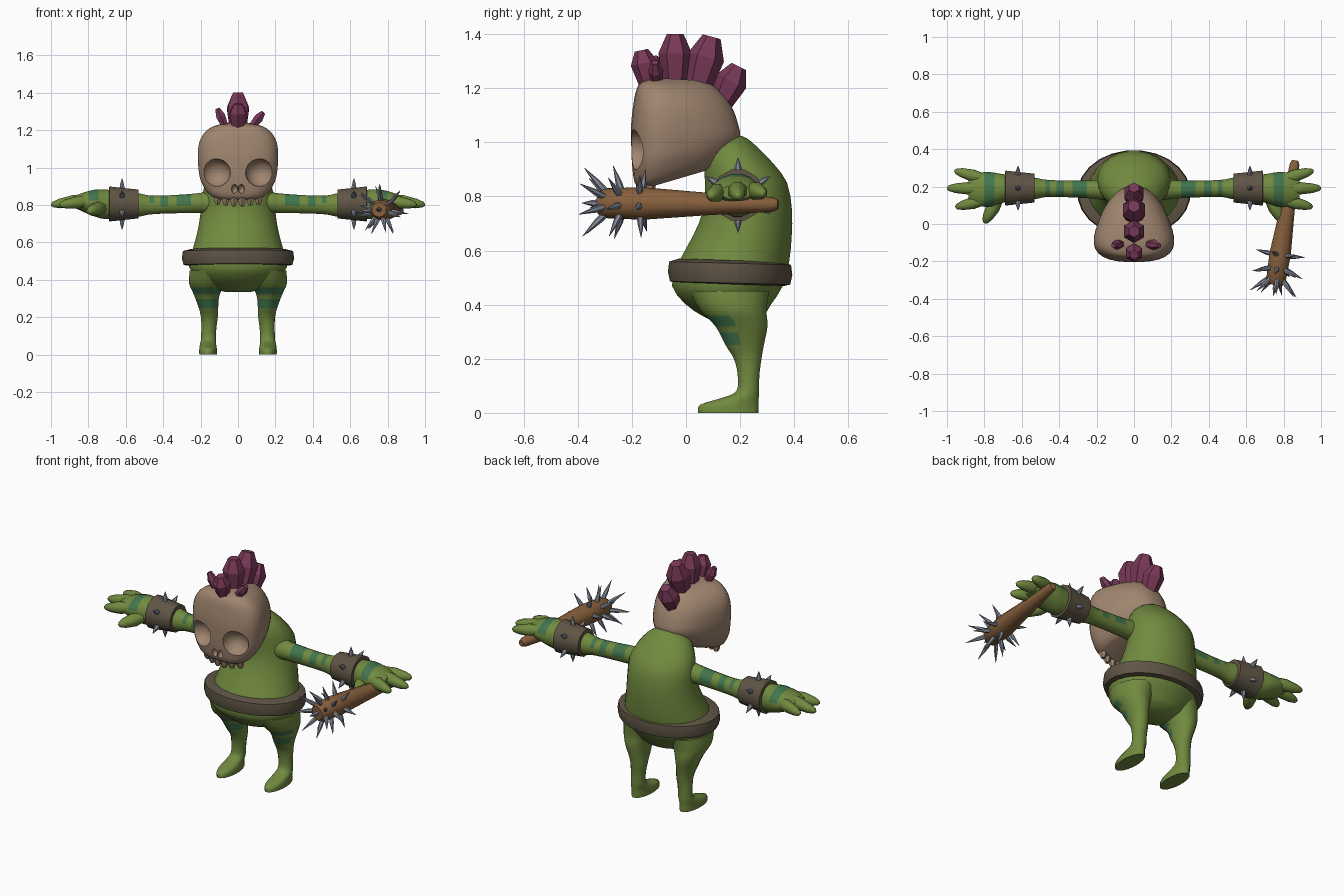
import bpy, bmesh, math
from mathutils import Vector as V

if "Cube" in bpy.data.objects:
    bpy.data.objects.remove(bpy.data.objects["Cube"])


def material(name, rgb):
    m = bpy.data.materials.new(name)
    m.diffuse_color = (*rgb, 1)
    m.use_nodes = True
    m.node_tree.nodes["Principled BSDF"].inputs["Base Color"].default_value = m.diffuse_color
    return m


GREEN = material("skin green", (0.165, 0.255, 0.05))
STRIPE = material("stripe green", (0.055, 0.18, 0.075))
LEATHER = material("leather brown", (0.115, 0.09, 0.06))
BONE = material("bone", (0.35, 0.235, 0.16))
CRYSTAL = material("crystal purple", (0.19, 0.04, 0.095))
WOOD = material("wood brown", (0.24, 0.115, 0.045))
STEEL = material("steel grey", (0.22, 0.24, 0.3))


def finish(name, bm, mats, smooth, rule=None):
    bmesh.ops.recalc_face_normals(bm, faces=bm.faces)
    if rule:
        for f in bm.faces:
            f.material_index = int(rule(f.calc_center_median()))
    me = bpy.data.meshes.new(name)
    bm.to_mesh(me)
    bm.free()
    for m in mats:
        me.materials.append(m)
    ob = bpy.data.objects.new(name, me)
    bpy.context.collection.objects.link(ob)
    bpy.ops.object.select_all(action='DESELECT')
    bpy.context.view_layer.objects.active = ob
    ob.select_set(True)
    if smooth:
        bpy.ops.object.shade_smooth_by_angle(angle=math.radians(smooth))
    return ob


def refine(rows, n):
    """Catmull-Rom interpolation of section rows."""
    p = [rows[0]] + list(rows) + [rows[-1]]
    out = []
    for i in range(1, len(p) - 2):
        for k in range(n):
            t = k / n
            out.append([0.5 * (2 * b + (c - a) * t + (2 * a - 5 * b + 4 * c - d) * t * t
                               + (3 * b - a - 3 * c + d) * t ** 3)
                        for a, b, c, d in zip(*p[i - 1:i + 3])])
    return out + [list(rows[-1])]


def add_loft(bm, rings, segs, power=2, taper=0):
    """Skin closed sections given as (centre, u axis, v axis)."""
    loops = []
    for c, u, v in rings:
        loop = []
        for k in range(segs):
            a = 2 * math.pi * (k + 0.5) / segs
            x, y = (math.copysign(abs(q) ** (2 / power), q) for q in (math.cos(a), math.sin(a)))
            loop.append(bm.verts.new(V(c) + V(u) * x * (1 - taper * (y + 0.5)) + V(v) * y))
        loops.append(loop)
    for a, b in zip(loops, loops[1:]):
        for k in range(segs):
            j = (k + 1) % segs
            bm.faces.new((a[k], a[j], b[j], b[k]))
    bm.faces.new(loops[0])
    bm.faces.new(loops[-1])


def add_rod(bm, a, b, profile, segs):
    """Round rod from a to b; profile holds (fraction, radius)."""
    a, b = V(a), V(b)
    d = (b - a).normalized()
    u = d.cross(V((0, 1, 0)) if abs(d.y) < 0.9 else V((0, 0, 1))).normalized()
    v = d.cross(u)
    add_loft(bm, [(a.lerp(b, t), u * r, v * r) for t, r in profile], segs)


def upright(rows):
    return [((x, y, z), (rx, 0, 0), (0, ry, 0)) for z, x, y, rx, ry in rows]


# Torso: z, x, y, half width, half depth
bm = bmesh.new()
torso = [(.335, 0, .17, .07, .06), (.36, 0, .172, .15, .115), (.40, 0, .157, .21, .158),
         (.47, 0, .153, .265, .207), (.56, 0, .178, .245, .205), (.65, 0, .207, .22, .185),
         (.75, 0, .228, .203, .165), (.85, 0, .222, .195, .153), (.92, 0, .195, .17, .13),
         (.98, 0, .172, .125, .095), (1.015, 0, .175, .07, .05), (1.025, 0, .178, .03, .02)]
add_loft(bm, upright(refine(torso, 2)), 24)
finish("torso", bm, [GREEN], 60)

# Belt
bm = bmesh.new()
add_loft(bm, [((0, .163, z), (r, 0, 0), (0, r * .765, -.006)) for z, r in
              ((.475, .262), (.48, .293), (.515, .303), (.553, .297), (.564, .25))], 24)
finish("belt", bm, [LEATHER], 40)


def leg_stripe(c):
    return c.y < .19 and (.325 < c.z < .365 or .26 < c.z < .29)


def arm_stripe(c):
    x = abs(c.x)
    on_arm = .24 < x < .5 and (x - .24) % .065 < .036 and c.z > .80
    return on_arm or (.745 < x < .8 and c.z > .83)


for side, s in (("right", 1), ("left", -1)):
    # Leg and foot
    bm = bmesh.new()
    leg = [(.45, s * .15, .16, .11, .15), (.38, s * .165, .175, .098, .125),
           (.32, s * .167, .205, .07, .098), (.25, s * .158, .217, .053, .072),
           (.20, s * .153, .228, .046, .052), (.14, s * .156, .231, .041, .041),
           (.08, s * .158, .228, .041, .043), (.055, s * .16, .2, .044, .07),
           (.03, s * .16, .16, .048, .11), (0, s * .16, .156, .048, .114)]
    add_loft(bm, upright(refine(leg, 3)), 16)
    finish(side + "_leg", bm, [GREEN, STRIPE], 50, leg_stripe)

    # Arm and palm: x, y, z, half depth, half height
    bm = bmesh.new()
    arm = [(.14, .185, .815, .06, .06), (.25, .185, .808, .048, .052), (.45, .19, .80, .046, .05),
           (.54, .19, .80, .06, .065), (.70, .19, .803, .078, .08), (.77, .185, .81, .094, .072),
           (.84, .185, .815, .088, .047), (.885, .185, .815, .06, .026)]
    add_loft(bm, [((s * x, y, z), (0, ry, 0), (0, 0, rz)) for x, y, z, ry, rz in refine(arm, 5)], 16)
    # Fingers and thumb
    for a, b, r in (((.81, .245, .825), (.96, .285, .81), .035),
                    ((.81, .19, .83), (1, .192, .80), .037),
                    ((.81, .125, .82), (.955, .09, .80), .035),
                    ((.73, .13, .785), (.80, .005, .765), .038)):
        add_rod(bm, (s * a[0], *a[1:]), (s * b[0], *b[1:]),
                ((0, r * .8), (.35, r), (.75, r * .75), (.94, r * .45), (1, r * .15)), 8)
    finish(side + "_arm", bm, [GREEN, STRIPE], 50, arm_stripe)

    # Wristband and its spikes
    bm = bmesh.new()
    add_loft(bm, [((s * x, .192, .805), (0, r, 0), (0, 0, r)) for x, r in
                  ((.532, .06), (.533, .08), (.60, .087), (.688, .097), (.69, .075))], 12)
    finish(side + "_wristband", bm, [LEATHER], 40)
    bm = bmesh.new()
    for k in range(6):
        a = math.radians(90 + 60 * k)
        d = V((0, math.cos(a), math.sin(a)))
        c = V((s * .62, .192, .805))
        add_rod(bm, c + d * .08, c + d * .138, ((0, .015), (.4, .013), (1, .001)), 6)
    finish(side + "_wristband_spikes", bm, [STEEL], 0)

# Skull: front z, back z, front y, back y, half width
bm = bmesh.new()
skull = [(.825, .90, -.165, .09, .14), (.85, .925, -.19, .14, .178), (.92, .97, -.2, .175, .215),
         (.99, 1.02, -.203, .2, .227), (1.07, 1.06, -.203, .195, .231), (1.14, 1.12, -.195, .175, .222),
         (1.19, 1.175, -.185, .14, .192), (1.222, 1.21, -.165, .10, .145), (1.238, 1.228, -.11, .06, .08)]
add_loft(bm, [((0, (f + b) / 2, (zf + zb) / 2), (w, 0, 0), (0, (b - f) / 2, (zb - zf) / 2))
              for zf, zb, f, b, w in refine(skull, 3)], 36, 2.6, .3)
head = finish("skull", bm, [BONE], 0)

# Eye sockets and nose holes cut from the skull
for x, z, rx, ry, rz in ((.118, .972, .078, .075, .075), (-.118, .972, .078, .075, .075),
                         (.018, .885, .017, .035, .024), (-.018, .885, .017, .035, .024)):
    bm = bmesh.new()
    bmesh.ops.create_uvsphere(bm, u_segments=20, v_segments=12, radius=1)
    for v in bm.verts:
        v.co = (x + v.co.x * rx, -.2 + v.co.y * ry, z + v.co.z * rz)
    cutter = finish("socket_cutter", bm, [BONE], 0)
    cutter.hide_render = True
    mod = head.modifiers.new("socket", 'BOOLEAN')
    mod.operation, mod.solver, mod.object = 'DIFFERENCE', 'EXACT', cutter
    bpy.context.view_layer.objects.active = head
    bpy.ops.object.modifier_apply(modifier=mod.name)
    bpy.data.objects.remove(cutter)
bpy.ops.object.select_all(action='DESELECT')
head.select_set(True)
bpy.ops.object.shade_smooth_by_angle(angle=math.radians(35))

# Teeth
bm = bmesh.new()
for k in range(6):
    x = (k - 2.5) * .043
    y = -.165 + 2.5 * x * x
    add_rod(bm, (x, y, .85), (x * 1.02, y + .005, .79 + .25 * abs(x) * .5),
            ((0, .022), (.6, .021), (1, .011)), 6)
finish("teeth", bm, [BONE], 50)

# Crystal crest: base, tip, radius
bm = bmesh.new()
for a, b, r in (((0, -.135, 1.20), (0, -.165, 1.34), .05),
                ((0, -.04, 1.19), (0, -.04, 1.40), .062),
                ((0, .035, 1.17), (0, .095, 1.39), .068),
                ((0, .115, 1.12), (0, .195, 1.28), .06),
                ((.06, -.105, 1.20), (.135, -.115, 1.295), .028),
                ((-.06, -.105, 1.20), (-.11, -.115, 1.315), .028)):
    add_rod(bm, a, b, ((0, r * .65), (.66, r), (1, r * .5)), 6)
finish("crystal_crest", bm, [CRYSTAL], 0)

# Club
bm = bmesh.new()
A, B = V((.755, -.325, .775)), V((.862, .34, .77))
add_rod(bm, A, B, ((0, .04), (.03, .055), (.25, .06), (.6, .042), (.97, .027), (1, .018)), 10)
finish("club", bm, [WOOD], 40)

# Club spikes: fraction along the club, count, forward lean, length
bm = bmesh.new()
axis = (B - A).normalized()
u = axis.cross(V((0, 0, 1))).normalized()
w = axis.cross(u)
for t, count, lean, length in ((.24, 6, -.1, .09), (.13, 7, .35, .10), (.04, 7, .9, .115)):
    for k in range(count):
        a = 2 * math.pi * (k + t * 9) / count
        d = u * math.cos(a) + w * math.sin(a)
        base = A + axis * t * .67 + d * .045
        tip = base + (d - axis * lean).normalized() * length
        add_rod(bm, base, tip, ((0, .013), (.35, .012), (1, .001)), 6)
add_rod(bm, A, A - axis * .06, ((0, .013), (.35, .012), (1, .001)), 6)
finish("club_spikes", bm, [STEEL], 0)
